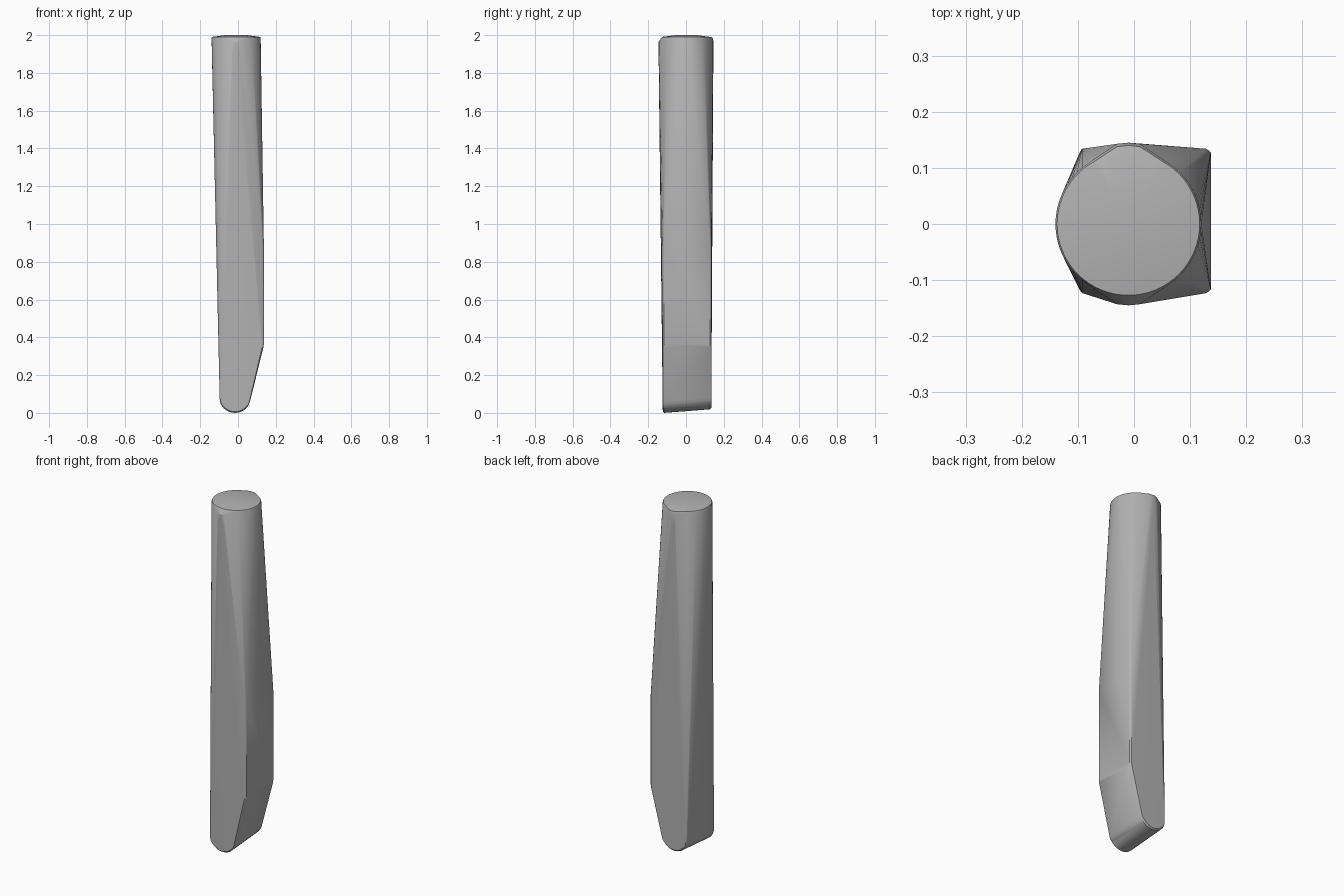
import bpy, bmesh, math

cube = bpy.data.objects.get("Cube")
if cube:
    bpy.data.objects.remove(cube, do_unlink=True)

mat = bpy.data.materials.new("plain grey")
mat.use_nodes = True
grey = (0.45, 0.45, 0.45, 1)
mat.diffuse_color = grey
mat.node_tree.nodes["Principled BSDF"].inputs["Base Color"].default_value = grey

CX = -0.01
points = []

# Round top: a shallow dome over a circular rim
for radius, z in ((0.13, 1.985), (0.127, 1.991), (0.06, 2.0)):
    for i in range(64):
        a = math.tau * i / 64
        points.append((CX + radius * math.cos(a), radius * math.sin(a), z))

# Small flats that swell the rim at front and back
for dx in (-0.02, 0, 0.02):
    y = 0.145 - abs(dx) * 0.1
    points += [(CX + dx, y - 0.005, 1.988), (CX + dx, y, 1.97), (CX + dx, y, 1.92),
               (CX + dx, -y, 1.965), (CX + dx, -y, 1.9)]

# Squared lower blade: side profile with a rounded tip, swept front to back
profile = [(0.137, 0.88), (0.137, 0.365), (0.134, 0.345)]
for i in range(17):
    a = math.pi * i / 16
    profile.append((-0.016 + 0.081 * math.cos(a), 0.075 - 0.075 * math.sin(a)))

# Slightly inset end slices soften the front and back edges
for y, inset in ((-0.123, 0.007), (-0.117, 0), (0.127, 0), (0.134, 0.007)):
    lift = 0.02 * (y + 0.123) / 0.257
    for x, z in profile:
        side = (x - CX) / 0.14
        points.append((x - inset * side, y, z + lift * (z < 0.2) + inset * (z < 0.04)))

# Skin everything with one convex shell
bm = bmesh.new()
for p in points:
    bm.verts.new(p)
hull = bmesh.ops.convex_hull(bm, input=bm.verts[:])
spare = {v for v in hull["geom_interior"] + hull["geom_unused"]
         if isinstance(v, bmesh.types.BMVert)}
bmesh.ops.delete(bm, geom=list(spare), context="VERTS")
low = min(v.co.z for v in bm.verts)
bmesh.ops.translate(bm, verts=bm.verts[:], vec=(0, 0, -low))
bmesh.ops.recalc_face_normals(bm, faces=bm.faces[:])

mesh = bpy.data.meshes.new("tapered_peg")
bm.to_mesh(mesh)
bm.free()
mesh.materials.append(mat)
peg = bpy.data.objects.new("tapered_peg", mesh)
bpy.context.collection.objects.link(peg)
bpy.context.view_layer.objects.active = peg
peg.select_set(True)
bpy.ops.object.shade_smooth_by_angle(angle=math.radians(30))
